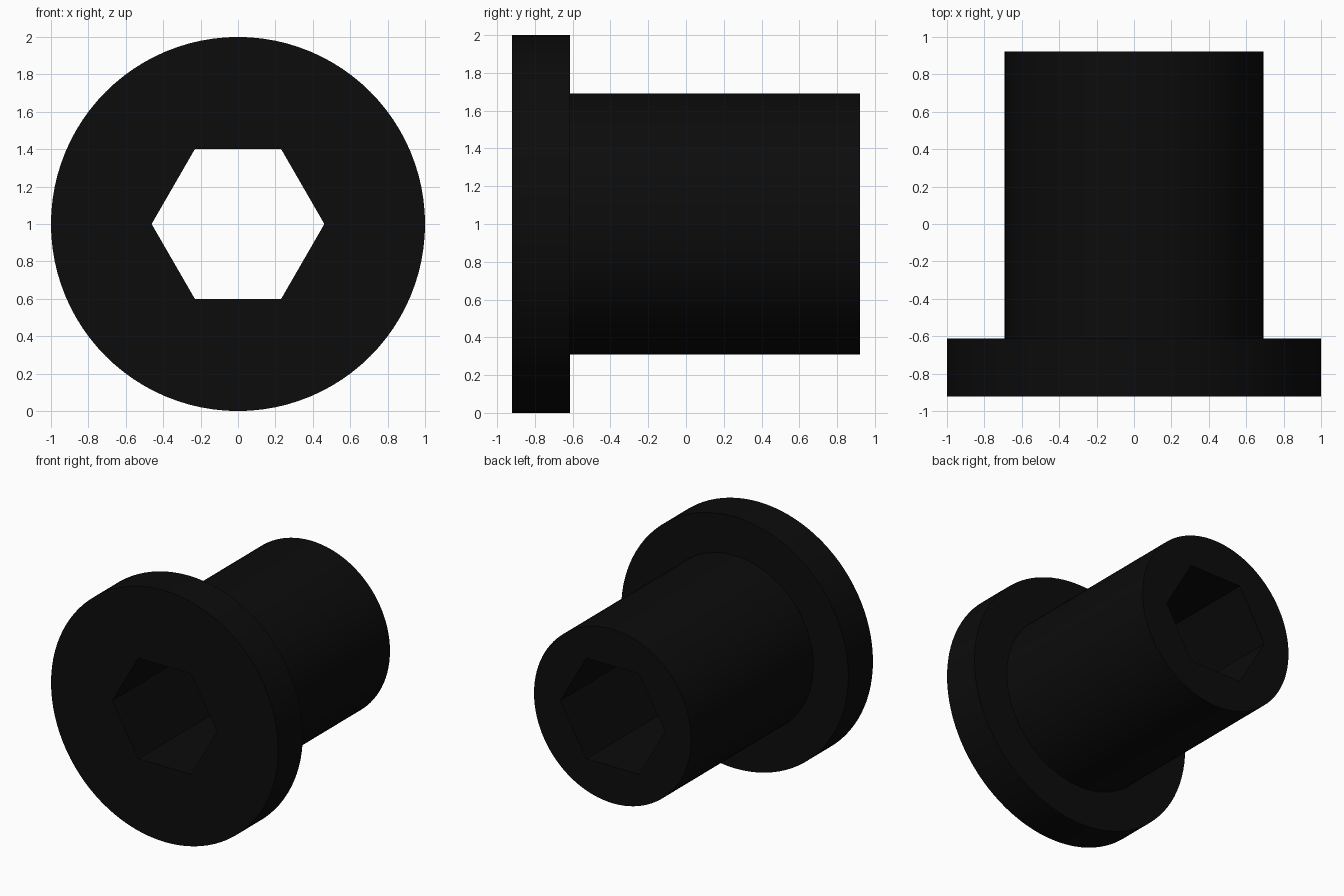
import bpy, bmesh, math

if "Cube" in bpy.data.objects:
    bpy.data.objects.remove(bpy.data.objects["Cube"])

SEGMENTS = 96          # divisible by 6 so the hexagon corners are exact
HEX_APOTHEM = 0.4
FLANGE_R, SHAFT_R = 1.0, 0.692
FRONT, STEP, BACK = -0.922, -0.613, 0.922


def hex_radius(a):
    """Distance from the centre to the hexagon side at angle a."""
    return HEX_APOTHEM / math.cos(a % (math.pi / 3) - math.pi / 6)


def ring(bm, radius, y):
    """One loop of vertices around the y axis; radius None gives the hexagon."""
    verts = []
    for i in range(SEGMENTS):
        a = math.tau * i / SEGMENTS
        r = hex_radius(a) if radius is None else radius
        verts.append(bm.verts.new((r * math.cos(a), y, 1 + r * math.sin(a))))
    return verts


black = bpy.data.materials.new("black")
black.diffuse_color = (0.0035, 0.0035, 0.0035, 1)
black.use_nodes = True
black.node_tree.nodes["Principled BSDF"].inputs["Base Color"].default_value = black.diffuse_color

# Closed profile: bore front, flange, step, shaft, bore back
profile = [(None, FRONT), (FLANGE_R, FRONT), (FLANGE_R, STEP),
           (SHAFT_R, STEP), (SHAFT_R, BACK), (None, BACK)]
bm = bmesh.new()
rings = [ring(bm, r, y) for r, y in profile]
for k, a in enumerate(rings):
    b = rings[(k + 1) % len(rings)]
    for i in range(SEGMENTS):
        j = (i + 1) % SEGMENTS
        bm.faces.new((a[i], a[j], b[j], b[i]))
bmesh.ops.recalc_face_normals(bm, faces=bm.faces)

# Flanged bushing with a hexagonal through hole
mesh = bpy.data.meshes.new("flanged_bushing")
bm.to_mesh(mesh)
bm.free()
mesh.materials.append(black)
bushing = bpy.data.objects.new("flanged_bushing", mesh)
bpy.context.collection.objects.link(bushing)
bpy.context.view_layer.objects.active = bushing
bushing.select_set(True)
bpy.ops.object.shade_smooth_by_angle(angle=math.radians(30))
